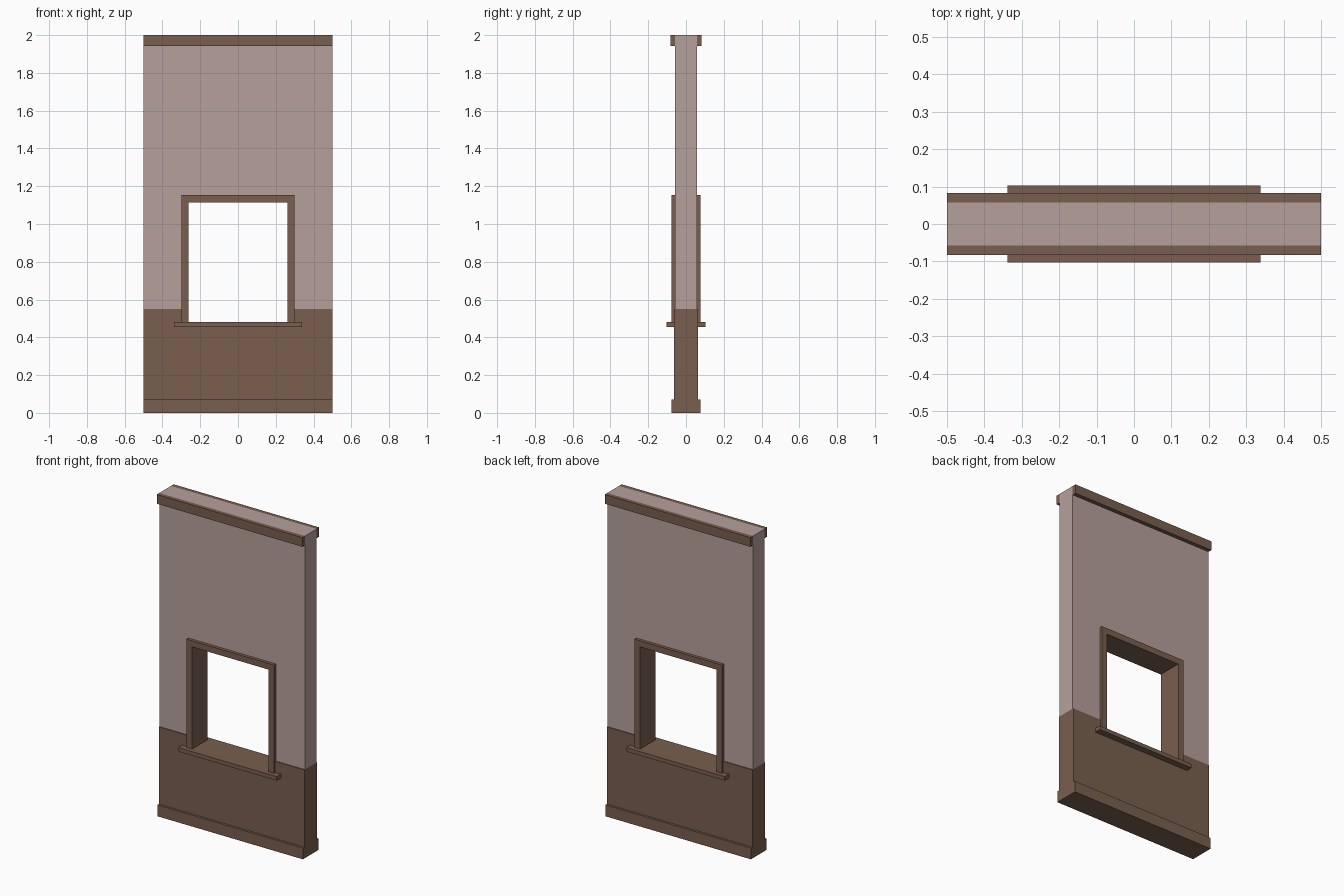
import bpy, bmesh

if "Cube" in bpy.data.objects:
    bpy.data.objects.remove(bpy.data.objects["Cube"])


def material(name, rgb):
    m = bpy.data.materials.new(name)
    m.diffuse_color = (*rgb, 1.0)
    m.use_nodes = True
    m.node_tree.nodes["Principled BSDF"].inputs["Base Color"].default_value = m.diffuse_color
    return m


PLASTER = material("pink_plaster", (0.468, 0.352, 0.333))
WOOD = material("brown_wood", (0.190, 0.114, 0.077))


def extrude_profile(name, outline, y0, y1, mat):
    """Extrude an (x, z) outline from y0 to y1."""
    bm = bmesh.new()
    face = bm.faces.new([bm.verts.new((x, y0, z)) for x, z in outline])
    ext = bmesh.ops.extrude_face_region(bm, geom=[face])
    verts = [v for v in ext["geom"] if isinstance(v, bmesh.types.BMVert)]
    bmesh.ops.translate(bm, verts=verts, vec=(0, y1 - y0, 0))
    bmesh.ops.recalc_face_normals(bm, faces=bm.faces)
    mesh = bpy.data.meshes.new(name)
    bm.to_mesh(mesh)
    bm.free()
    mesh.materials.append(mat)
    obj = bpy.data.objects.new(name, mesh)
    bpy.context.collection.objects.link(obj)
    return obj


def rect(hx, z0, z1):
    return [(-hx, z0), (hx, z0), (hx, z1), (-hx, z1)]


def notched(hx, z_flat, z_open, notch_x, notch_z):
    """Rectangle with a notch cut in from the z_open edge."""
    return [(-hx, z_flat), (hx, z_flat), (hx, z_open), (notch_x, z_open),
            (notch_x, notch_z), (-notch_x, notch_z), (-notch_x, z_open), (-hx, z_open)]


# Plaster wall above, wood panelling below, both cut around the window
extrude_profile("upper_wall", notched(0.5, 2.0, 0.55, 0.30, 1.153), -0.058, 0.058, PLASTER)
extrude_profile("wainscot", notched(0.5, 0.07, 0.55, 0.30, 0.465), -0.063, 0.063, WOOD)
extrude_profile("baseboard", rect(0.5, 0.0, 0.07), -0.077, 0.077, WOOD)

# Window frame through the wall, standing on the sill
extrude_profile("window_frame", notched(0.30, 1.153, 0.48, 0.262, 1.115), -0.077, 0.077, WOOD)
extrude_profile("window_sill", rect(0.338, 0.455, 0.48), -0.103, 0.103, WOOD)

# Top trim on both faces
for side, label in ((-1, "front"), (1, "back")):
    extrude_profile(label + "_top_trim", rect(0.5, 1.943, 2.0), side * 0.058, side * 0.083, WOOD)
